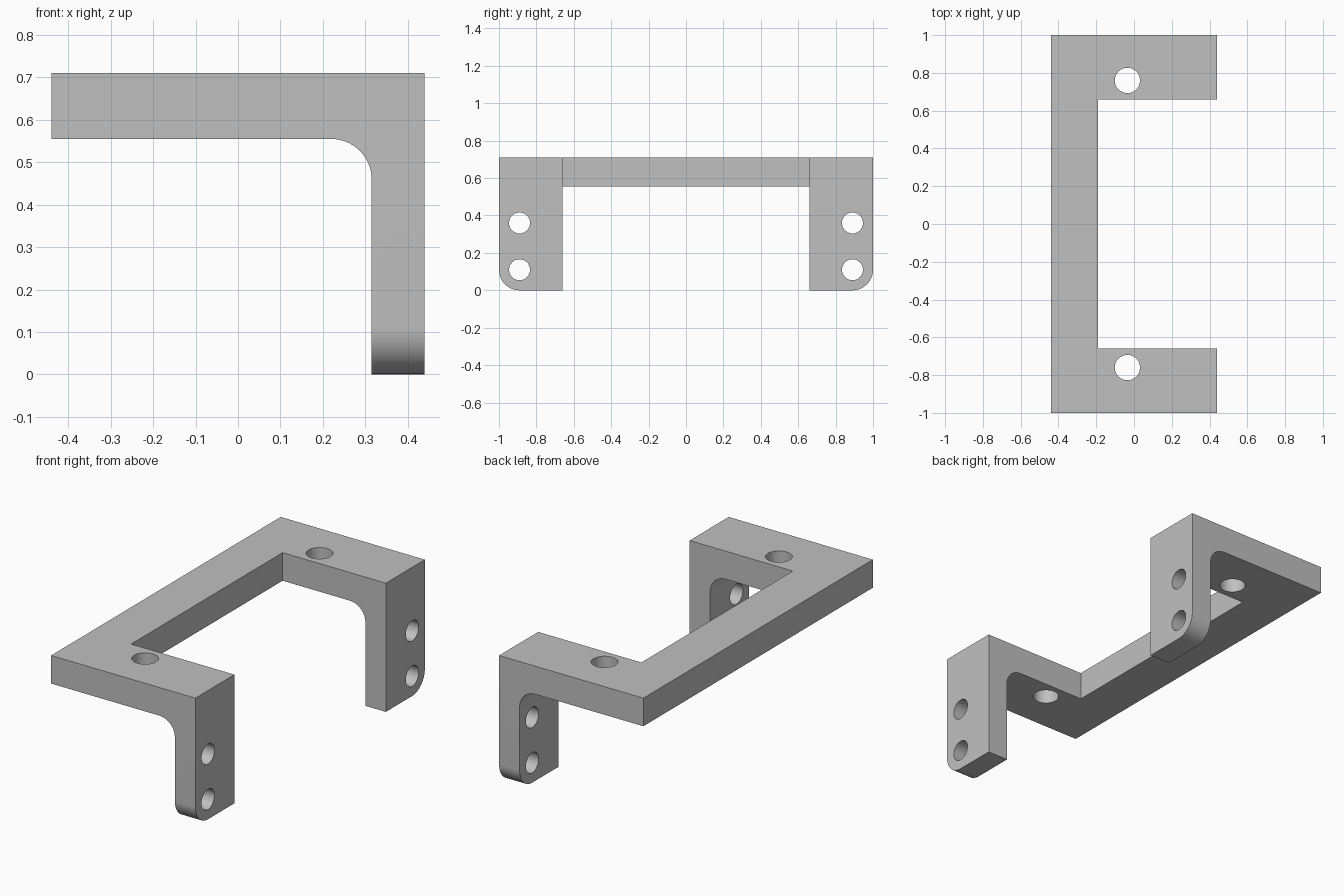
import bpy, bmesh, math
from mathutils import Matrix, Vector

cube = bpy.data.objects.get("Cube")
if cube:
    bpy.data.objects.remove(cube, do_unlink=True)

HALF_X, HALF_Y, TOP = 0.44, 1.0, 0.71
UNDER, LEG_X = 0.555, 0.315      # underside of plate, inner face of legs
FILLET, CORNER = 0.095, 0.11

grey = bpy.data.materials.new("plain_grey")
grey.use_nodes = True
colour = (0.53, 0.53, 0.53, 1)
grey.diffuse_color = colour
grey.node_tree.nodes["Principled BSDF"].inputs["Base Color"].default_value = colour


def make_object(name, bm):
    bmesh.ops.recalc_face_normals(bm, faces=bm.faces)
    mesh = bpy.data.meshes.new(name)
    bm.to_mesh(mesh)
    bm.free()
    mesh.materials.append(grey)
    ob = bpy.data.objects.new(name, mesh)
    bpy.context.collection.objects.link(ob)
    return ob


# Angled side profile with a filleted inner corner, extruded along y
profile = [(-HALF_X, TOP), (-HALF_X, UNDER)]
for i in range(17):
    a = math.pi / 2 * (1 - i / 16)
    profile.append((LEG_X - FILLET + FILLET * math.cos(a),
                    UNDER - FILLET + FILLET * math.sin(a)))
profile += [(LEG_X, 0), (HALF_X, 0), (HALF_X, TOP)]
bm = bmesh.new()
face = bm.faces.new([bm.verts.new((x, -HALF_Y, z)) for x, z in profile])
grown = bmesh.ops.extrude_face_region(bm, geom=[face], use_keep_orig=True)
bmesh.ops.translate(bm, vec=(0, 2 * HALF_Y, 0),
                    verts=[v for v in grown["geom"] if isinstance(v, bmesh.types.BMVert)])

# Rounded outer foot corners
feet = [e for e in bm.edges
        if all(abs(v.co.z) < 1e-5 for v in e.verts)
        and abs(e.verts[0].co.y - e.verts[1].co.y) < 1e-5]
bmesh.ops.bevel(bm, geom=feet, offset=CORNER, offset_type='OFFSET',
                segments=16, profile=0.5, affect='EDGES')
bracket = make_object("bracket", bm)

# Cutter for the open middle between the two arms
cutters = []
bm = bmesh.new()
bmesh.ops.create_cube(bm, size=1, matrix=Matrix.Translation((0.31, 0, 0.3))
                      @ Matrix.Diagonal((1.0, 1.32, 2.0, 1)))
cutters.append(make_object("middle_cutter", bm))


# Cutters for the screw holes
def hole(name, centre, radius, axis):
    bm = bmesh.new()
    turn = Vector((0, 0, 1)).rotation_difference(Vector(axis)).to_matrix().to_4x4()
    bmesh.ops.create_cone(bm, cap_ends=True, segments=48, radius1=radius,
                          radius2=radius, depth=0.4,
                          matrix=Matrix.Translation(centre) @ turn)
    cutters.append(make_object(name, bm))


for side in (-1, 1):
    hole("plate_hole_cutter", (-0.035, side * 0.76, 0.63), 0.067, (0, 0, 1))
    for z in (0.11, 0.36):
        hole("leg_hole_cutter", (0.38, side * 0.89, z), 0.056, (1, 0, 0))

# Apply the cuts and remove the cutters
bpy.context.view_layer.objects.active = bracket
bracket.select_set(True)
for cutter in cutters:
    cutter.hide_render = True
    cut = bracket.modifiers.new("cut", 'BOOLEAN')
    cut.operation, cut.solver, cut.object = 'DIFFERENCE', 'EXACT', cutter
    bpy.ops.object.modifier_apply(modifier=cut.name)
    bpy.data.objects.remove(cutter, do_unlink=True)

bpy.ops.object.select_all(action='DESELECT')
bracket.select_set(True)
bpy.ops.object.shade_smooth_by_angle(angle=math.radians(30))
